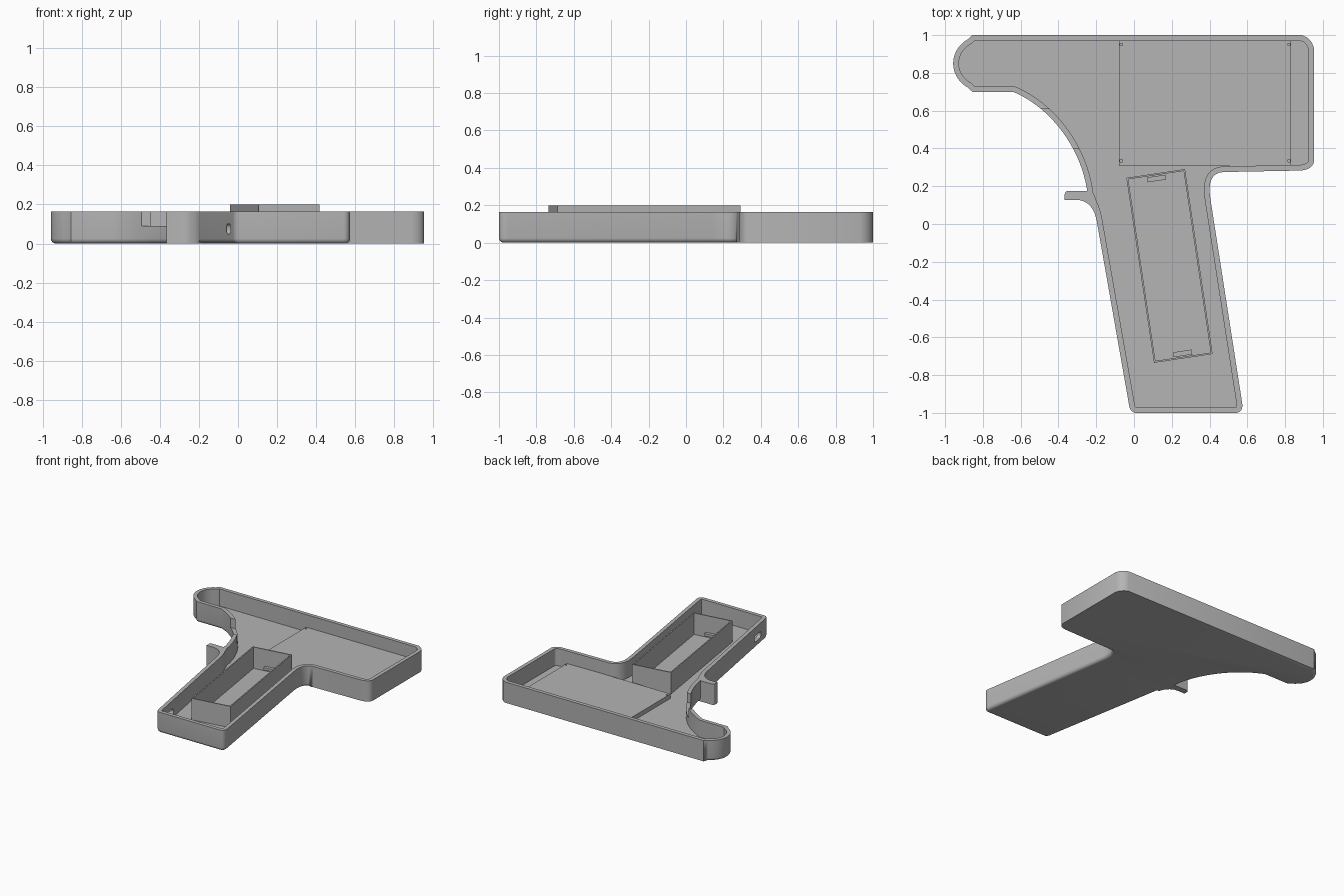
import bpy, bmesh, math
from mathutils import Vector
from mathutils.geometry import interpolate_bezier

if "Cube" in bpy.data.objects:
    bpy.data.objects.remove(bpy.data.objects["Cube"], do_unlink=True)

grey = bpy.data.materials.new("plain grey")
grey.use_nodes = True
grey.diffuse_color = (0.46, 0.46, 0.46, 1)
grey.node_tree.nodes["Principled BSDF"].inputs["Base Color"].default_value = grey.diffuse_color

WALL, FLOOR, RIM, FILLET = 0.03, 0.03, 0.165, 0.025
TILT = math.radians(8.5)


def finish(bm, name):
    bmesh.ops.recalc_face_normals(bm, faces=bm.faces)
    mesh = bpy.data.meshes.new(name)
    bm.to_mesh(mesh)
    bm.free()
    mesh.materials.append(grey)
    ob = bpy.data.objects.new(name, mesh)
    bpy.context.collection.objects.link(ob)
    return ob


def activate(ob):
    bpy.ops.object.select_all(action='DESELECT')
    ob.select_set(True)
    bpy.context.view_layer.objects.active = ob


def box(name, centre, size, angle=0.0, round_x=0.0):
    bm = bmesh.new()
    bmesh.ops.create_cube(bm, size=1)
    bmesh.ops.scale(bm, vec=size, verts=bm.verts)
    if round_x:
        along = [e for e in bm.edges if abs(e.verts[0].co.x - e.verts[1].co.x) > 1e-4]
        bmesh.ops.bevel(bm, geom=along, offset=round_x, segments=5, profile=0.5, affect='EDGES')
    ob = finish(bm, name)
    ob.location = centre
    ob.rotation_euler.z = angle
    return ob


def cut(ob, cutter):
    cutter.hide_render = True
    mod = ob.modifiers.new("cut", 'BOOLEAN')
    mod.operation, mod.solver, mod.object = 'DIFFERENCE', 'EXACT', cutter
    activate(ob)
    bpy.ops.object.modifier_apply(modifier=mod.name)
    bpy.data.objects.remove(cutter, do_unlink=True)


def bend(a, b, c, d, n=8):
    pts = interpolate_bezier(*[Vector((*p, 0)) for p in (a, b, c, d)], n)
    return [Vector(p[:2]) for p in pts]


def corner(a, k, b, n=7):
    mix = lambda p: (p[0] + (k[0] - p[0]) * 0.6, p[1] + (k[1] - p[1]) * 0.6)
    return bend(a, mix(a), mix(b), b, n)


def inset(points, amounts):
    """Move each outline point inward along its mitre."""
    out = []
    for i, p in enumerate(points):
        d1 = (p - points[i - 1]).normalized()
        d2 = (points[(i + 1) % len(points)] - p).normalized()
        n1, n2 = Vector((-d1.y, d1.x)), Vector((-d2.y, d2.x))
        out.append(p + (n1 + n2) * amounts[i] / (1 + n1.dot(n2)))
    return out


def stack(name, rings):
    """Skin rings of (points, heights) and cap both ends."""
    bm = bmesh.new()
    loops = [[bm.verts.new((p.x, p.y, z)) for p, z in zip(pts, zs)] for pts, zs in rings]
    n = len(loops[0])
    for a, b in zip(loops, loops[1:]):
        for i in range(n):
            j = (i + 1) % n
            bm.faces.new((a[i], a[j], b[j], b[i]))
    bm.faces.new(loops[0][::-1])
    bm.faces.new(loops[-1])
    bmesh.ops.remove_doubles(bm, verts=bm.verts, dist=1e-5)
    return finish(bm, name)


# Outline: nose, finger curve, grip, rear corner, top
nose = [Vector((-0.795 + 0.1625 * math.cos(a), 0.85 + 0.15 * math.sin(a)))
        for a in [math.radians(112 + 136 * i / 16) for i in range(17)]]
nose[0].y, nose[-1].y = 1.0, 0.70
outline = nose
outline += bend((-0.64, 0.70), (-0.45, 0.62), (-0.29, 0.42), (-0.25, 0.19), 20)
outline += bend((-0.245, 0.15), (-0.225, 0.11), (-0.207, 0.07), (-0.198, 0.02), 5)
outline += corner((-0.025, -0.965), (-0.018, -1), (0.01, -1))
outline += corner((0.54, -1), (0.58, -1), (0.573, -0.95))
outline += bend((0.405, 0.13), (0.39, 0.22), (0.41, 0.27), (0.47, 0.275), 9)
outline += corner((0.88, 0.283), (0.945, 0.285), (0.953, 0.33))
outline += corner((0.953, 0.93), (0.945, 0.985), (0.89, 1.0), 4)

# Open tray shell with a rounded lower edge around the grip and nose
count = len(outline)
radii = [FILLET if p.y < 0.27 or (p.x < -0.2 and p.y < 0.98) else 0 for p in outline]
rings = []
for s in range(6):
    a = math.pi / 2 * s / 5
    rings.append((inset(outline, [r * (1 - math.sin(a)) for r in radii]),
                  [r * (1 - math.cos(a)) for r in radii]))
inner = inset(outline, [WALL] * count)
rings += [(outline, [RIM] * count), (inner, [RIM] * count), (inner, [FLOOR] * count)]
shell = stack("tray_shell", rings)

# Trigger notch and cable slot through the wall
cut(shell, box("notch_cutter", (-0.39, 0.505, 0.19), (0.34, 0.21, 0.2)))
cut(shell, box("slot_cutter", (-0.045, -0.83, 0.075), (0.12, 0.11, 0.05), math.radians(10), 0.02))

# Finger stop hooked out from the grip
stop = bend((-0.22, 0.175), (-0.25, 0.175), (-0.3, 0.175), (-0.345, 0.175), 3)
stop += corner((-0.35, 0.175), (-0.367, 0.175), (-0.367, 0.158), 4)
stop += [Vector((-0.367, 0.128))]
stop += bend((-0.30, 0.128), (-0.25, 0.125), (-0.215, 0.09), (-0.2, 0.03), 8)
stop += [Vector((-0.18, 0.05)), Vector((-0.205, 0.14))]
stop_ob = stack("finger_stop", [(stop, [0.0] * len(stop)), (stop, [RIM] * len(stop))])

# Raised circuit bed with four corner pin holes
bed = box("raised_bed", (0.375, 0.64, 0.046), (0.91, 0.665, 0.038))
for x in (-0.068, 0.82):
    for y in (0.335, 0.95):
        cut(bed, box("pin_cutter", (x, y, 0.06), (0.012, 0.012, 0.04)))

# Battery box: open frame with a terminal tab at each end
cx, cy, width, length, thin = 0.188, -0.222, 0.314, 0.99, 0.009
frame = box("battery_box", (cx, cy, 0.1125), (width, length, 0.175), TILT)
cut(frame, box("hollow_cutter", (cx, cy, 0.15), (width - 2 * thin, length - 2 * thin, 0.4), TILT))
for name, side in (("front_terminal", -1), ("back_terminal", 1)):
    reach = side * (length / 2 - 0.027)
    box(name, (cx - math.sin(TILT) * reach, cy + math.cos(TILT) * reach, 0.06),
        (0.1, 0.026, 0.02), TILT)

for ob in (shell, stop_ob):
    activate(ob)
    bpy.ops.object.shade_smooth_by_angle(angle=math.radians(30))
